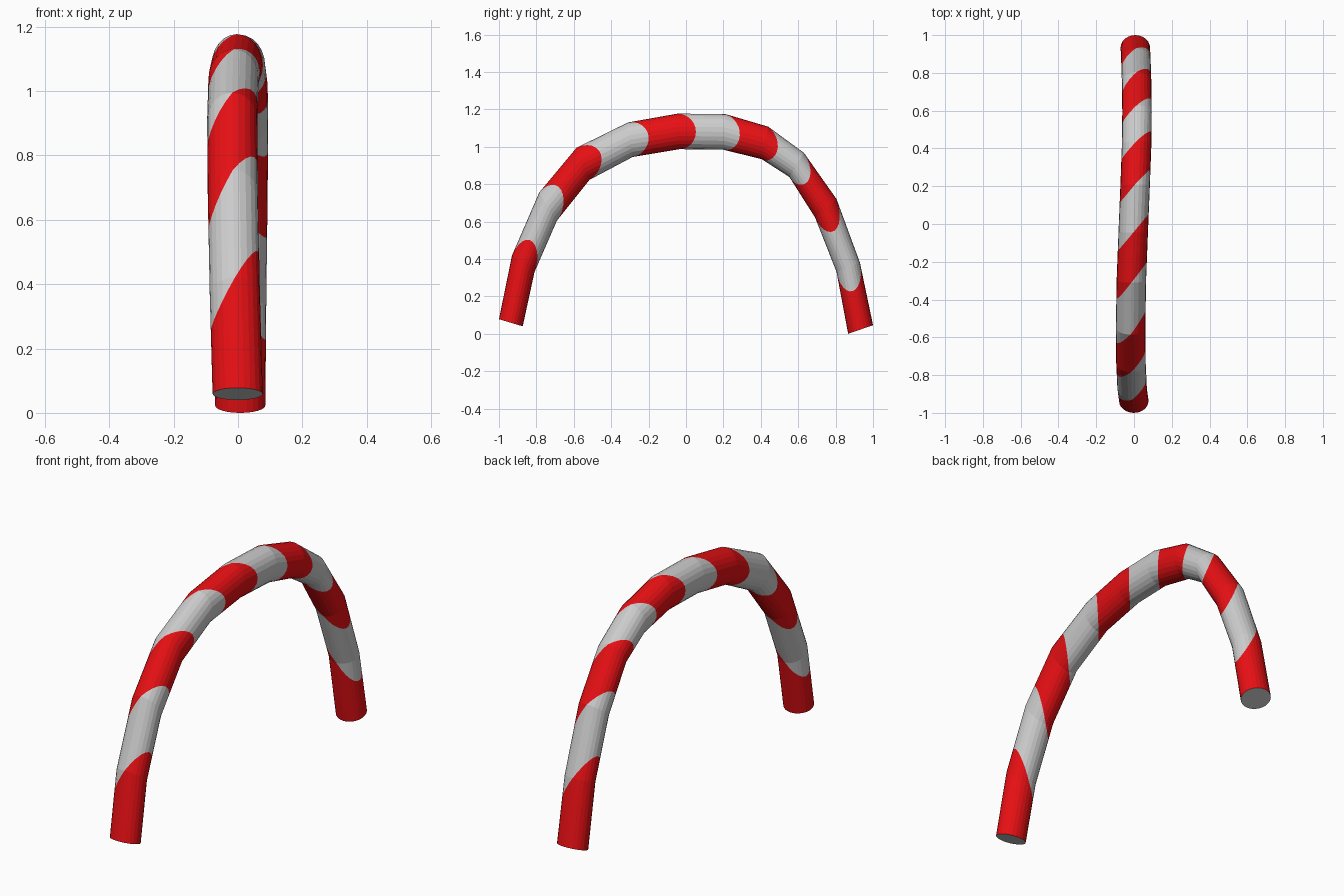
import bpy, bmesh, math
from mathutils import Vector

if "Cube" in bpy.data.objects:
    bpy.data.objects.remove(bpy.data.objects["Cube"])

SIDES = 24
RX = 0.078      # half width of the tube in x
TILT = 0.38     # slant of the stripe edges, in path segments

# path rings: x centre, outer (y, z), inner (y, z)
rings = [
    (-0.001, -1.00, 0.078, -0.873, 0.04),
    (-0.010, -0.93, 0.42, -0.81, 0.33),
    (-0.016, -0.785, 0.755, -0.69, 0.605),
    (-0.018, -0.585, 0.995, -0.516, 0.823),
    (-0.014, -0.31, 1.13, -0.286, 0.945),
    (-0.004, -0.045, 1.177, -0.035, 0.987),
    (0.006, 0.21, 1.175, 0.20, 0.984),
    (0.014, 0.44, 1.107, 0.404, 0.934),
    (0.016, 0.63, 0.968, 0.553, 0.838),
    (0.014, 0.805, 0.72, 0.69, 0.622),
    (0.010, 0.93, 0.38, 0.805, 0.33),
    (0.007, 1.00, 0.046, 0.867, 0.0),
]
LAST = len(rings) - 1


def ring_point(i, j):
    x, oy, oz, iy, iz = rings[i]
    a = 2 * math.pi * j / SIDES
    outer, inner = Vector((x, oy, oz)), Vector((x, iy, iz))
    return ((outer + inner) / 2 + (outer - inner) / 2 * math.sin(a)
            + Vector((RX * math.cos(a), 0, 0)))


def tube_point(u, j):
    i = min(int(u), LAST - 1)
    return ring_point(i, j).lerp(ring_point(i + 1, j), u - i)


def edge(k, j):
    # slanted stripe edge number k, straight at the two tube ends
    if k in (0, LAST):
        return k
    return k + TILT * math.cos(2 * math.pi * j / SIDES)


def finish(name, bm, mat=None):
    bmesh.ops.remove_doubles(bm, verts=bm.verts, dist=1e-5)
    me = bpy.data.meshes.new(name)
    bm.to_mesh(me)
    bm.free()
    ob = bpy.data.objects.new(name, me)
    bpy.context.collection.objects.link(ob)
    if mat:
        me.materials.append(mat)


def stripes(name, first, mat=None):
    bm = bmesh.new()
    for k in range(first, LAST, 2):
        for i in range(LAST):
            for j in range(SIDES):
                def cut(e, c):
                    return min(max(edge(e, c), i), i + 1)
                quad = [(cut(k, j), j), (cut(k + 1, j), j),
                        (cut(k + 1, j + 1), j + 1), (cut(k, j + 1), j + 1)]
                pts = []
                for u, c in quad:
                    p = tube_point(u, c)
                    if all((p - q).length > 1e-5 for q in pts):
                        pts.append(p)
                if len(pts) > 2:
                    bm.faces.new([bm.verts.new(p) for p in pts])
    finish(name, bm, mat)


# striped tube
red = bpy.data.materials.new("red")
red.diffuse_color = (0.8, 0.005, 0.007, 1)
red.use_nodes = True
red.node_tree.nodes["Principled BSDF"].inputs["Base Color"].default_value = red.diffuse_color
stripes("red_stripes", 0, red)
stripes("white_stripes", 1)

# flat ends
bm = bmesh.new()
bm.faces.new([bm.verts.new(ring_point(0, j)) for j in range(SIDES)])
bm.faces.new([bm.verts.new(ring_point(LAST, j)) for j in reversed(range(SIDES))])
finish("end_caps", bm)
